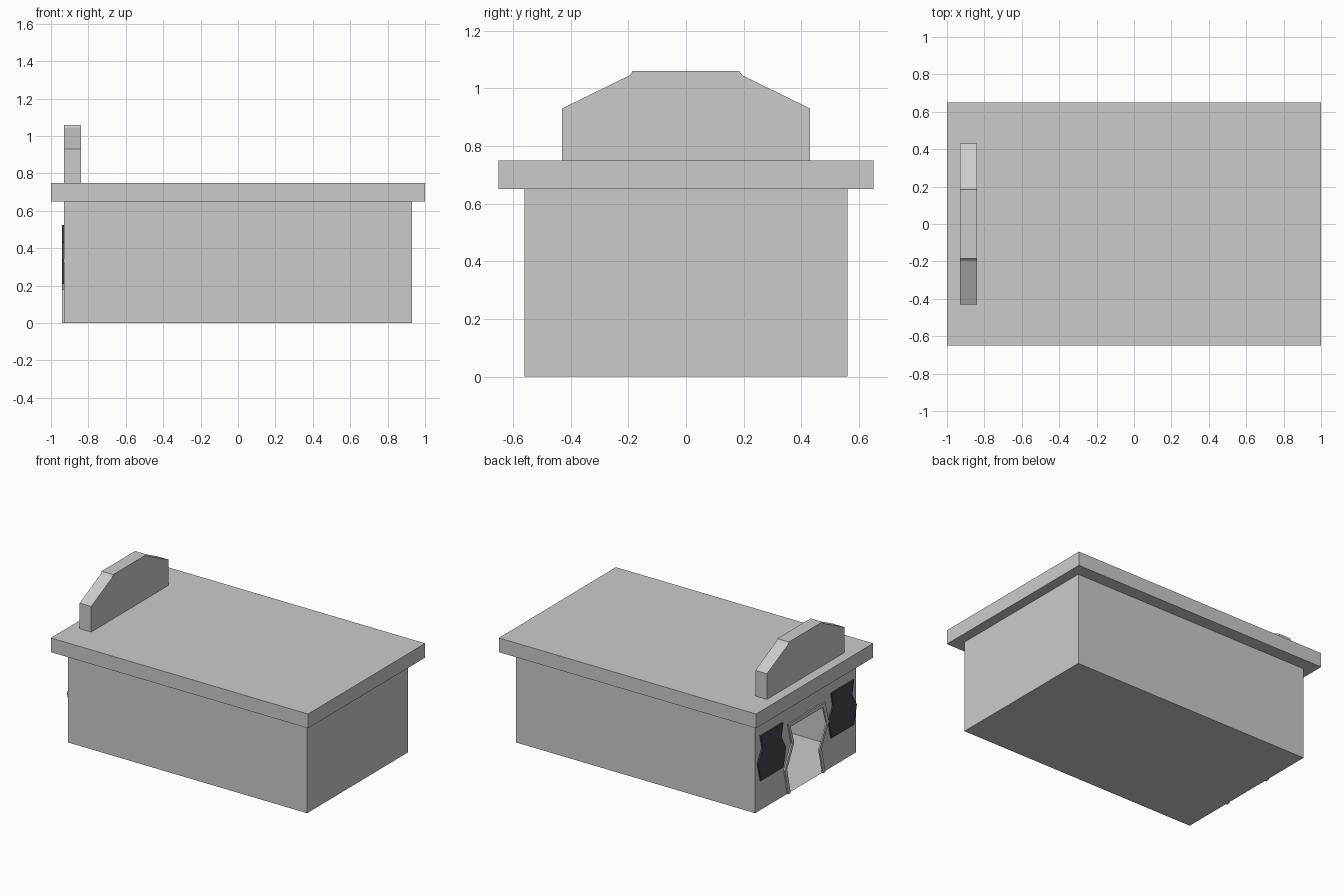
import bpy, bmesh

if "Cube" in bpy.data.objects:
    bpy.data.objects.remove(bpy.data.objects["Cube"])

FX = -0.93            # plane of the entrance wall


def finish(name, bm, mat=None):
    bmesh.ops.recalc_face_normals(bm, faces=bm.faces)
    me = bpy.data.meshes.new(name)
    bm.to_mesh(me)
    bm.free()
    ob = bpy.data.objects.new(name, me)
    bpy.context.collection.objects.link(ob)
    if mat:
        me.materials.append(mat)
    return ob


def prism(name, profile, x0, x1, mat=None):
    """Extrude a (y, z) outline along x."""
    bm = bmesh.new()
    face = bm.faces.new([bm.verts.new((x0, y, z)) for y, z in profile])
    out = bmesh.ops.extrude_face_region(bm, geom=[face])
    moved = [v for v in out["geom"] if isinstance(v, bmesh.types.BMVert)]
    bmesh.ops.translate(bm, verts=moved, vec=(x1 - x0, 0, 0))
    return finish(name, bm, mat)


def box_outline(w, z0, z1):
    return [(-w, z0), (w, z0), (w, z1), (-w, z1)]


# zigzag doorway: both jambs lean the same way
def jamb(y, top):
    return [(y, 0), (y + 0.04, 0.18), (y - 0.04, 0.34), (y, top)]


outer = jamb(0.205, 0.49) + jamb(-0.205, 0.49)[::-1]
inner = jamb(0.18, 0.465) + jamb(-0.18, 0.465)[::-1]

# hollow body shell: floor, three plain walls and the entrance wall
bm = bmesh.new()
W, H = 0.56, 0.65
corners = [(FX, -W), (-FX, -W), (-FX, W), (FX, W)]
bm.faces.new([bm.verts.new((x, y, 0)) for x, y in corners])
for (xa, ya), (xb, yb) in zip(corners, corners[1:]):
    bm.faces.new([bm.verts.new(p) for p in
                  ((xa, ya, 0), (xb, yb, 0), (xb, yb, H), (xa, ya, H))])
wall = [(-W, H), (W, H), (W, 0)] + inner + [(-W, 0)]
bm.faces.new([bm.verts.new((FX, y, z)) for y, z in wall])
bmesh.ops.remove_doubles(bm, verts=bm.verts, dist=1e-5)
finish("hollow_body", bm)

# roof slab
prism("roof_slab", box_outline(0.65, 0.65, 0.75), -1, 1)

# stepped sign board on the roof
half = [(0.43, 0.75), (0.43, 0.93), (0.195, 1.045), (0.185, 1.06)]
prism("roof_parapet", half + [(-y, z) for y, z in reversed(half)], FX, -0.84)

# door frame
prism("door_frame", outer + inner[::-1], FX, FX - 0.01)

# dark zigzag windows on each side of the door
dark = bpy.data.materials.new("dark_glass")
dark.diffuse_color = (0.06, 0.055, 0.075, 1)
dark.use_nodes = True
dark.node_tree.nodes["Principled BSDF"].inputs["Base Color"].default_value = dark.diffuse_color
for side, cy in (("left", 0.385), ("right", -0.4)):
    edge = [(0.125, 0.21), (0.155, 0.34), (0.105, 0.43), (0.125, 0.525)]
    pane = [(cy + y, z) for y, z in edge]
    pane += [(cy - y, z) for y, z in reversed(edge)]
    prism("window_" + side, pane, FX, FX - 0.01, dark)
